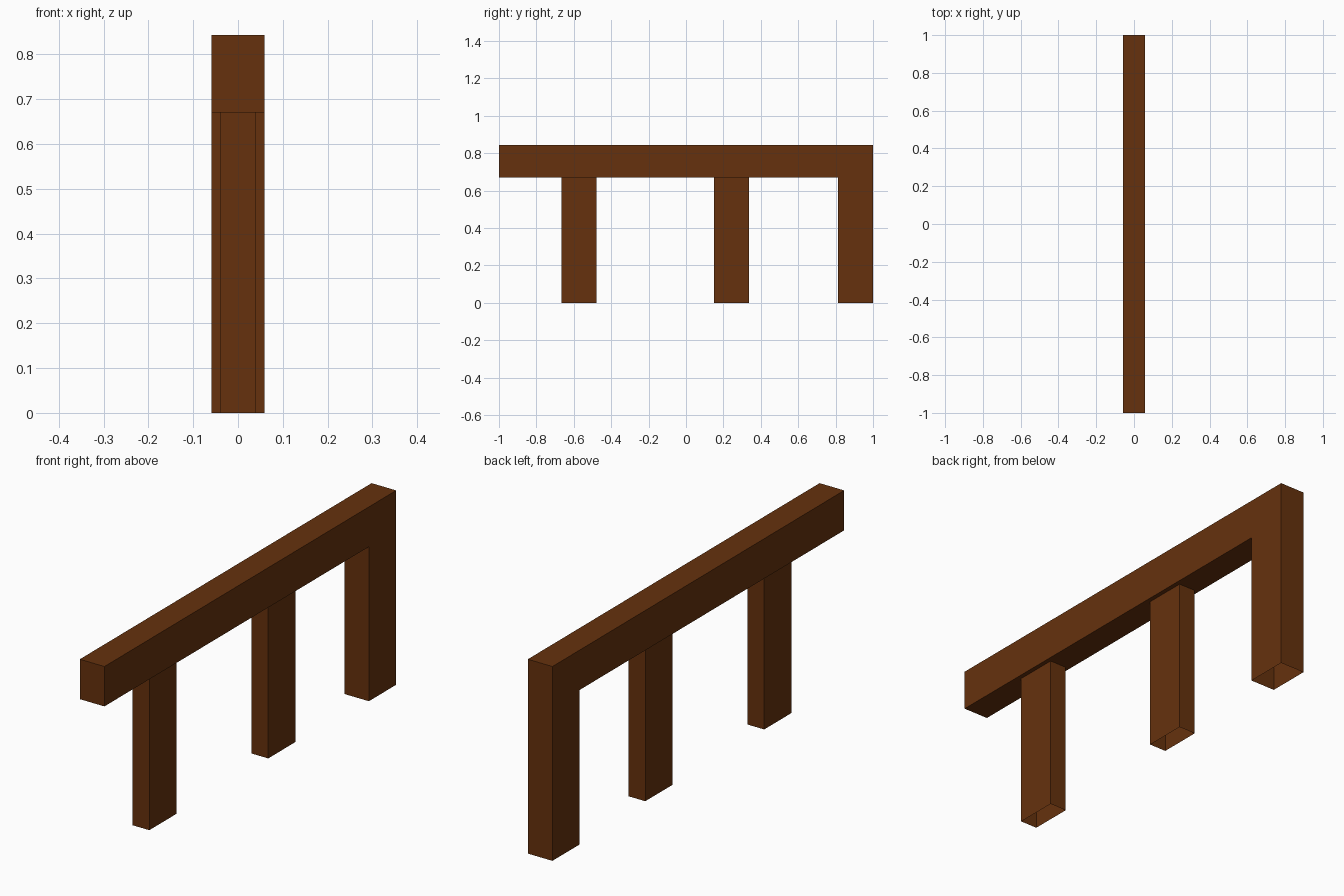
import bpy
import bmesh

if "Cube" in bpy.data.objects:
    bpy.data.objects.remove(bpy.data.objects["Cube"])

wood = bpy.data.materials.new("brown_wood")
wood.diffuse_color = (0.133, 0.031, 0.004, 1)
wood.use_nodes = True
wood.node_tree.nodes["Principled BSDF"].inputs["Base Color"].default_value = wood.diffuse_color


def extrude_profile(name, profile, half_width):
    """Extrude a (y, z) profile along x, leaving the ground side open."""
    bm = bmesh.new()
    face = bm.faces.new([bm.verts.new((-half_width, y, z)) for y, z in profile])
    result = bmesh.ops.extrude_face_region(bm, geom=[face], use_keep_orig=True)
    moved = [v for v in result["geom"] if isinstance(v, bmesh.types.BMVert)]
    bmesh.ops.translate(bm, verts=moved, vec=(2 * half_width, 0, 0))
    bmesh.ops.recalc_face_normals(bm, faces=bm.faces[:])
    # Open underside where the part meets the ground
    ground = [f for f in bm.faces if all(v.co.z < 1e-4 for v in f.verts)]
    bmesh.ops.delete(bm, geom=ground, context="FACES_ONLY")
    mesh = bpy.data.meshes.new(name)
    bm.to_mesh(mesh)
    bm.free()
    mesh.materials.append(wood)
    obj = bpy.data.objects.new(name, mesh)
    bpy.context.collection.objects.link(obj)
    return obj


TOP, UNDER = 0.843, 0.67

# Top beam turning down into the wide end post
extrude_profile("beam_with_end_post",
                [(-1, TOP), (-1, UNDER), (0.813, UNDER), (0.813, 0), (1, 0), (1, TOP)],
                0.059)

# Two narrower posts under the beam
for name, y in (("front_post", -0.665), ("middle_post", 0.15)):
    extrude_profile(name, [(y, 0), (y + 0.186, 0), (y + 0.186, UNDER), (y, UNDER)], 0.04)
